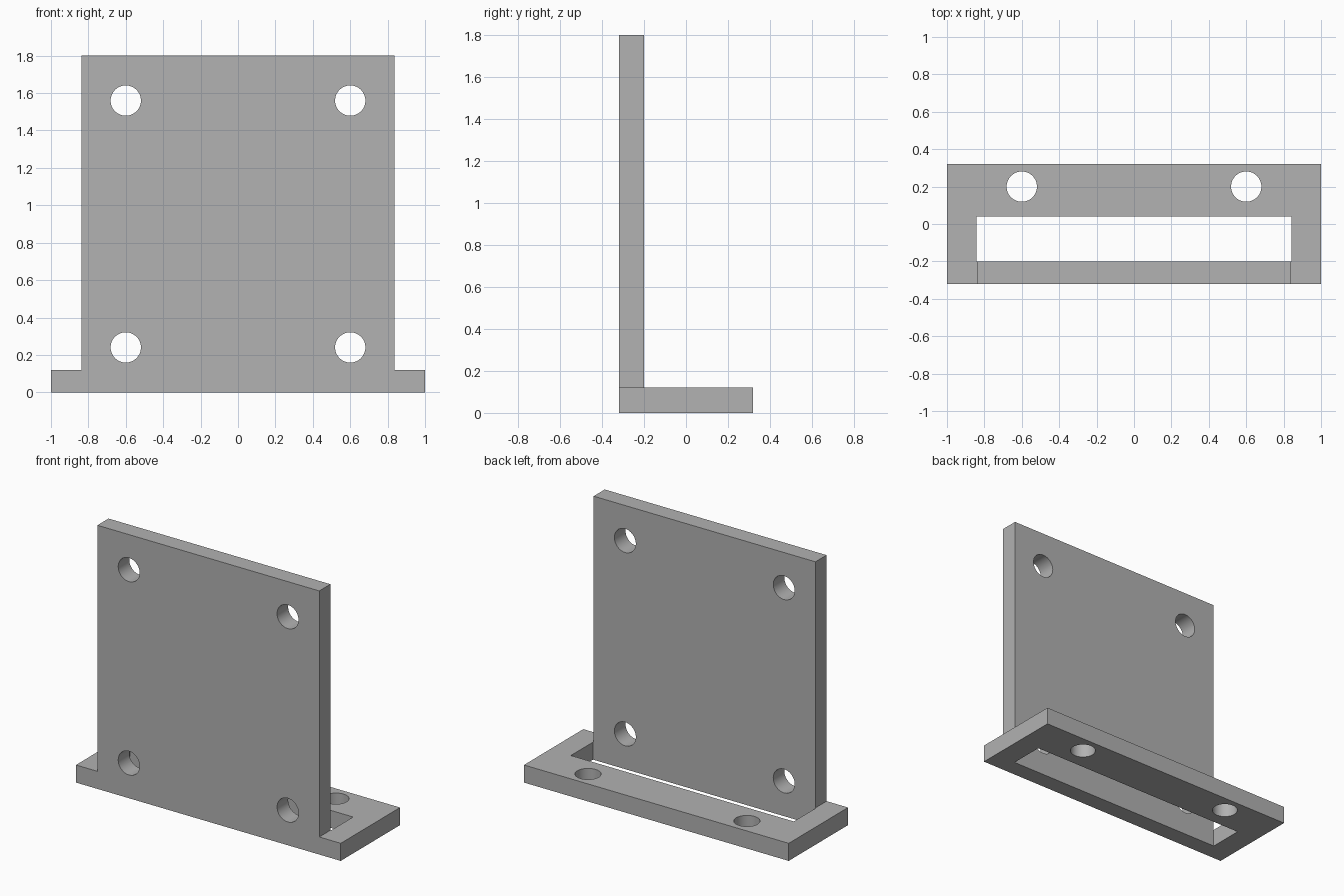
import bpy, bmesh, math
from mathutils import Matrix

if "Cube" in bpy.data.objects:
    bpy.data.objects.remove(bpy.data.objects["Cube"])

grey = bpy.data.materials.new("plain_grey")
grey.diffuse_color = (0.445, 0.445, 0.445, 1.0)
grey.use_nodes = True
grey.node_tree.nodes["Principled BSDF"].inputs["Base Color"].default_value = grey.diffuse_color


def finish(name, bm):
    mesh = bpy.data.meshes.new(name)
    bm.to_mesh(mesh)
    bm.free()
    mesh.materials.append(grey)
    ob = bpy.data.objects.new(name, mesh)
    bpy.context.collection.objects.link(ob)
    return ob


def box(name, x, y, z):
    """Box spanning the given (min, max) ranges."""
    bm = bmesh.new()
    size = [b - a for a, b in (x, y, z)]
    mid = [(a + b) / 2 for a, b in (x, y, z)]
    bmesh.ops.create_cube(bm, size=1, matrix=Matrix.Translation(mid) @ Matrix.Diagonal((*size, 1)))
    return finish(name, bm)


def drill(name, centre, along_y=False):
    """Round cutter for a bolt hole."""
    bm = bmesh.new()
    turn = Matrix.Rotation(math.pi / 2 if along_y else 0, 4, 'X')
    bmesh.ops.create_cone(bm, cap_ends=True, segments=48, radius1=0.081, radius2=0.081,
                          depth=0.2, matrix=Matrix.Translation(centre) @ turn)
    return finish(name, bm)


def combine(target, tool, operation):
    mod = target.modifiers.new(tool.name, 'BOOLEAN')
    mod.operation = operation
    mod.solver = 'EXACT'
    mod.object = tool
    bpy.context.view_layer.objects.active = target
    bpy.ops.object.modifier_apply(modifier=mod.name)
    bpy.data.objects.remove(tool, do_unlink=True)


# Foot plate with its long slot
bracket = box("angle_bracket", (-1, 1), (-0.32, 0.32), (0, 0.12))
combine(bracket, box("slot", (-0.842, 0.842), (-0.2, 0.04), (-0.1, 0.3)), 'DIFFERENCE')

# Upright plate, flush with the front and the slot edge
combine(bracket, box("upright", (-0.838, 0.838), (-0.32, -0.2), (0.06, 1.8)), 'UNION')

# Bolt holes: two in the foot, four in the upright
for x in (-0.6, 0.6):
    combine(bracket, drill("foot_hole", (x, 0.2, 0.06)), 'DIFFERENCE')
    for z in (0.24, 1.56):
        combine(bracket, drill("upright_hole", (x, -0.26, z), True), 'DIFFERENCE')

# Smooth hole walls, sharp plate edges
bpy.ops.object.select_all(action='DESELECT')
bracket.select_set(True)
bpy.context.view_layer.objects.active = bracket
bpy.ops.object.shade_smooth_by_angle(angle=math.radians(30))
